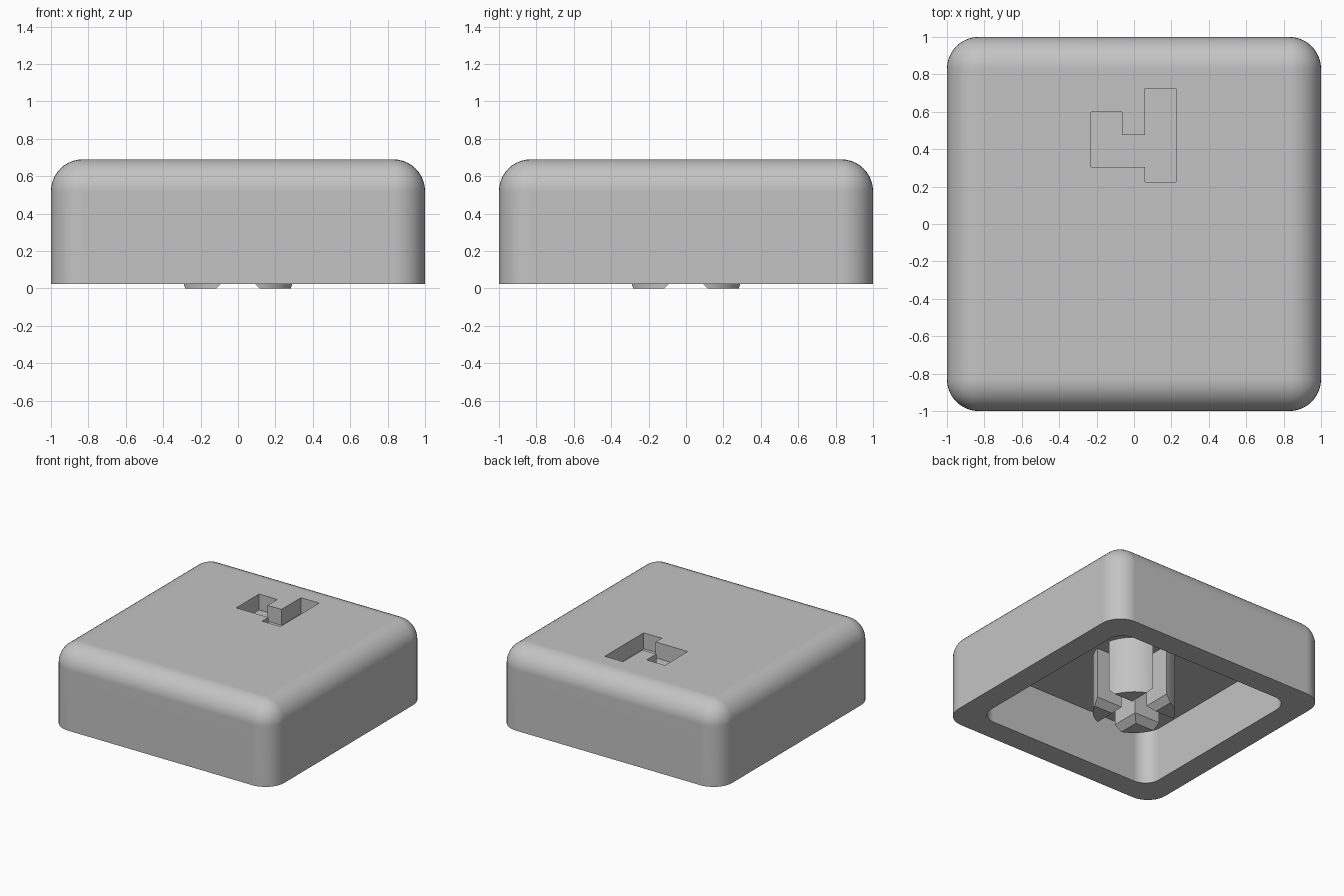
import bpy, bmesh
from math import asin, pi, cos, sin, radians
from mathutils import Matrix

if "Cube" in bpy.data.objects:
    bpy.data.objects.remove(bpy.data.objects["Cube"])

GREY = bpy.data.materials.new("plain grey")
GREY.use_nodes = True
GREY.diffuse_color = (0.55, 0.55, 0.55, 1)
GREY.node_tree.nodes["Principled BSDF"].inputs["Base Color"].default_value = (0.55, 0.55, 0.55, 1)

RIM, TOP, CEILING = 0.025, 0.69, 0.465


def finish(name, bm):
    bmesh.ops.recalc_face_normals(bm, faces=bm.faces)
    mesh = bpy.data.meshes.new(name)
    bm.to_mesh(mesh)
    bm.free()
    mesh.materials.append(GREY)
    obj = bpy.data.objects.new(name, mesh)
    bpy.context.collection.objects.link(obj)
    return obj


def select(obj):
    bpy.ops.object.select_all(action="DESELECT")
    obj.select_set(True)
    bpy.context.view_layer.objects.active = obj


def smooth(obj):
    select(obj)
    bpy.ops.object.shade_smooth_by_angle(angle=radians(30))
    mod = obj.modifiers.new("even normals", "WEIGHTED_NORMAL")
    mod.keep_sharp = True


def rounded_box(name, half, low, high, radius, round_top):
    bm = bmesh.new()
    size = Matrix.Diagonal((2 * half, 2 * half, high - low, 1))
    bmesh.ops.create_cube(bm, size=1, matrix=Matrix.Translation((0, 0, (low + high) / 2)) @ size)
    edges = []
    for e in bm.edges:
        a, b = (v.co.z for v in e.verts)
        upright = abs(a - b) > 0.1
        if upright or (round_top and min(a, b) > (low + high) / 2):
            edges.append(e)
    bmesh.ops.bevel(bm, geom=edges, offset=radius, segments=10, profile=0.5, affect="EDGES")
    return finish(name, bm)


def loft(bm, rings):
    """Closed solid through rings of equal point count."""
    rings = [[bm.verts.new(p) for p in ring] for ring in rings]
    n = len(rings[0])
    bm.faces.new(rings[0])
    bm.faces.new(rings[-1])
    for lower, upper in zip(rings, rings[1:]):
        for i in range(n):
            j = (i + 1) % n
            bm.faces.new((lower[i], lower[j], upper[j], upper[i]))


def cut(obj, cutter):
    mod = obj.modifiers.new("cut", "BOOLEAN")
    mod.operation = "DIFFERENCE"
    mod.solver = "EXACT"
    mod.object = cutter
    select(obj)
    bpy.ops.object.modifier_apply(modifier=mod.name)
    bpy.data.objects.remove(cutter)


# Outer shell, hollow from below
shell = rounded_box("shell", 1, RIM, TOP, 0.17, True)
cut(shell, rounded_box("cavity_cutter", 0.81, RIM - 0.2, CEILING, 0.13, False))

# Angular recess sunk into the top
outline = [(-0.23, 0.6), (-0.065, 0.6), (-0.065, 0.475), (0.06, 0.475), (0.06, 0.725),
           (0.225, 0.725), (0.225, 0.225), (0.06, 0.225), (0.06, 0.305), (-0.23, 0.305)]
bm = bmesh.new()
loft(bm, [[(x, y, z) for x, y in outline] for z in (TOP - 0.13, TOP + 0.1)])
cut(shell, finish("recess_cutter", bm))
smooth(shell)

# Stem: four quarter pillars around a cross slot with a flared mouth
RADIUS, STEPS = 0.305, 12


def quarter(gap, z, turn):
    start = asin(gap / RADIUS)
    points = [(gap, gap)]
    for i in range(STEPS + 1):
        a = start + (pi / 2 - 2 * start) * i / STEPS
        points.append((RADIUS * cos(a), RADIUS * sin(a)))
    spin = Matrix.Rotation(turn * pi / 2, 3, "Z")
    return [spin @ Matrix.Translation((x, y, z)).translation for x, y in points]


bm = bmesh.new()
for turn in range(4):
    loft(bm, [quarter(0.115, 0, turn), quarter(0.065, 0.05, turn), quarter(0.065, CEILING + 0.02, turn)])
smooth(finish("stem", bm))
